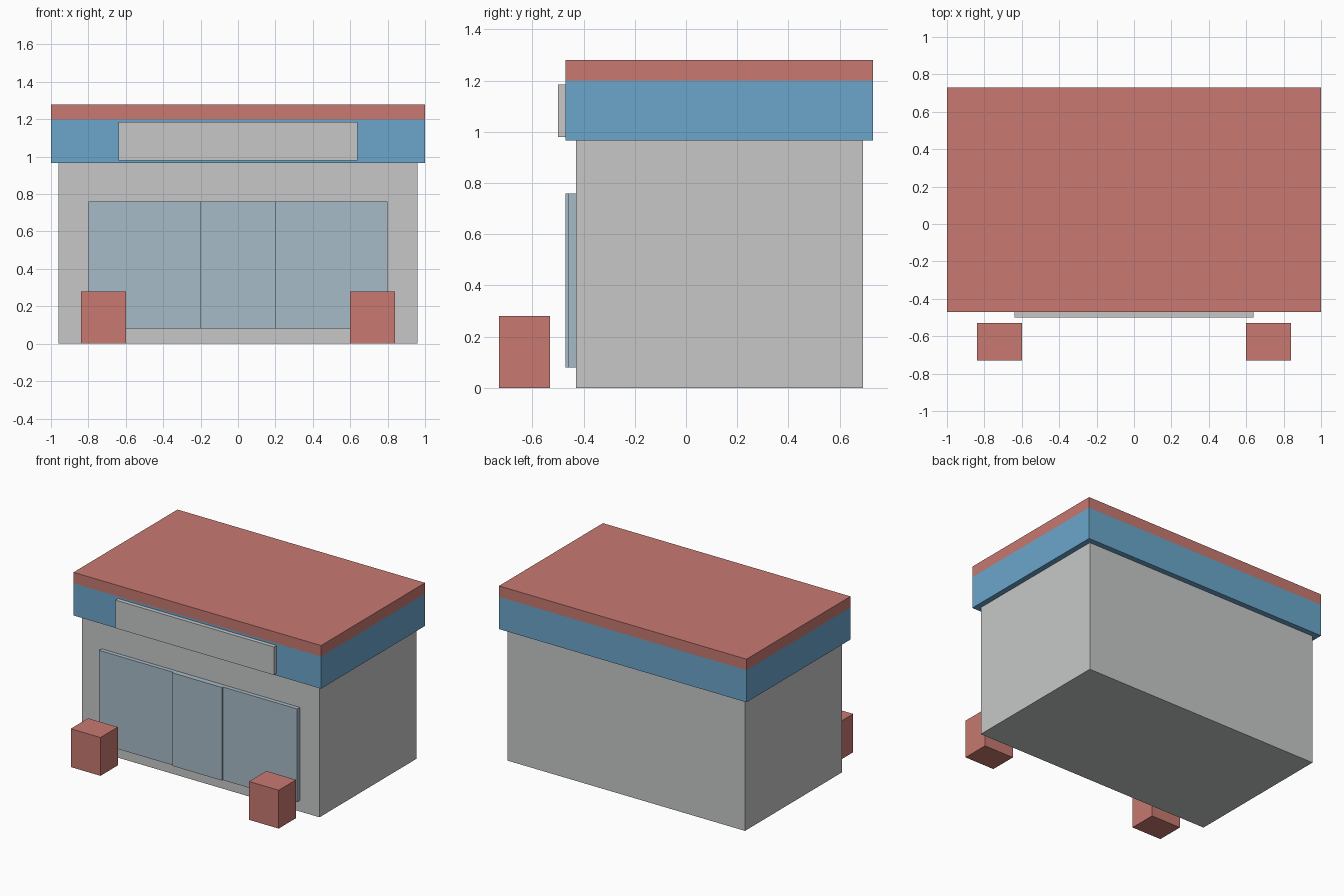
import bpy
import bmesh

cube = bpy.data.objects.get("Cube")
if cube:
    bpy.data.objects.remove(cube, do_unlink=True)


def material(name, rgb):
    mat = bpy.data.materials.new(name)
    mat.use_nodes = True
    color = (*rgb, 1.0)
    mat.diffuse_color = color
    mat.node_tree.nodes["Principled BSDF"].inputs["Base Color"].default_value = color
    return mat


red = material("brick red", (0.58, 0.19, 0.165))
blue = material("sky blue", (0.145, 0.38, 0.60))
grey = material("light grey", (0.57, 0.575, 0.58))
glass = material("pale glass blue", (0.39, 0.50, 0.57))


def box(name, mat, x, y, z):
    """Flat-sided box spanning the given (low, high) ranges."""
    bm = bmesh.new()
    bmesh.ops.create_cube(bm, size=1.0)
    for v in bm.verts:
        v.co = [r[0] if c < 0 else r[1] for c, r in zip(v.co, (x, y, z))]
    mesh = bpy.data.meshes.new(name)
    bm.to_mesh(mesh)
    bm.free()
    mesh.materials.append(mat)
    obj = bpy.data.objects.new(name, mesh)
    bpy.context.collection.objects.link(obj)
    return obj


# Building shell, fascia band and roof slab
box("building_walls", grey, (-0.96, 0.96), (-0.43, 0.69), (0, 0.965))
box("fascia_band", blue, (-1, 1), (-0.47, 0.73), (0.965, 1.2))
box("roof_slab", red, (-1, 1), (-0.47, 0.73), (1.2, 1.28))

# Blank sign board on the fascia
box("sign_board", grey, (-0.64, 0.64), (-0.5, -0.47), (0.98, 1.185))

# Glazed front: the door stands slightly proud of the windows
box("front_door", glass, (-0.2, 0.2), (-0.47, -0.43), (0.08, 0.76))

# Mirrored windows and free-standing front bollards
for side, s in (("right", -1), ("left", 1)):
    box(f"{side}_window", glass, sorted((s * 0.2, s * 0.8)), (-0.46, -0.43), (0.08, 0.76))
    box(f"{side}_bollard", red, sorted((s * 0.6, s * 0.84)), (-0.73, -0.53), (0, 0.28))
